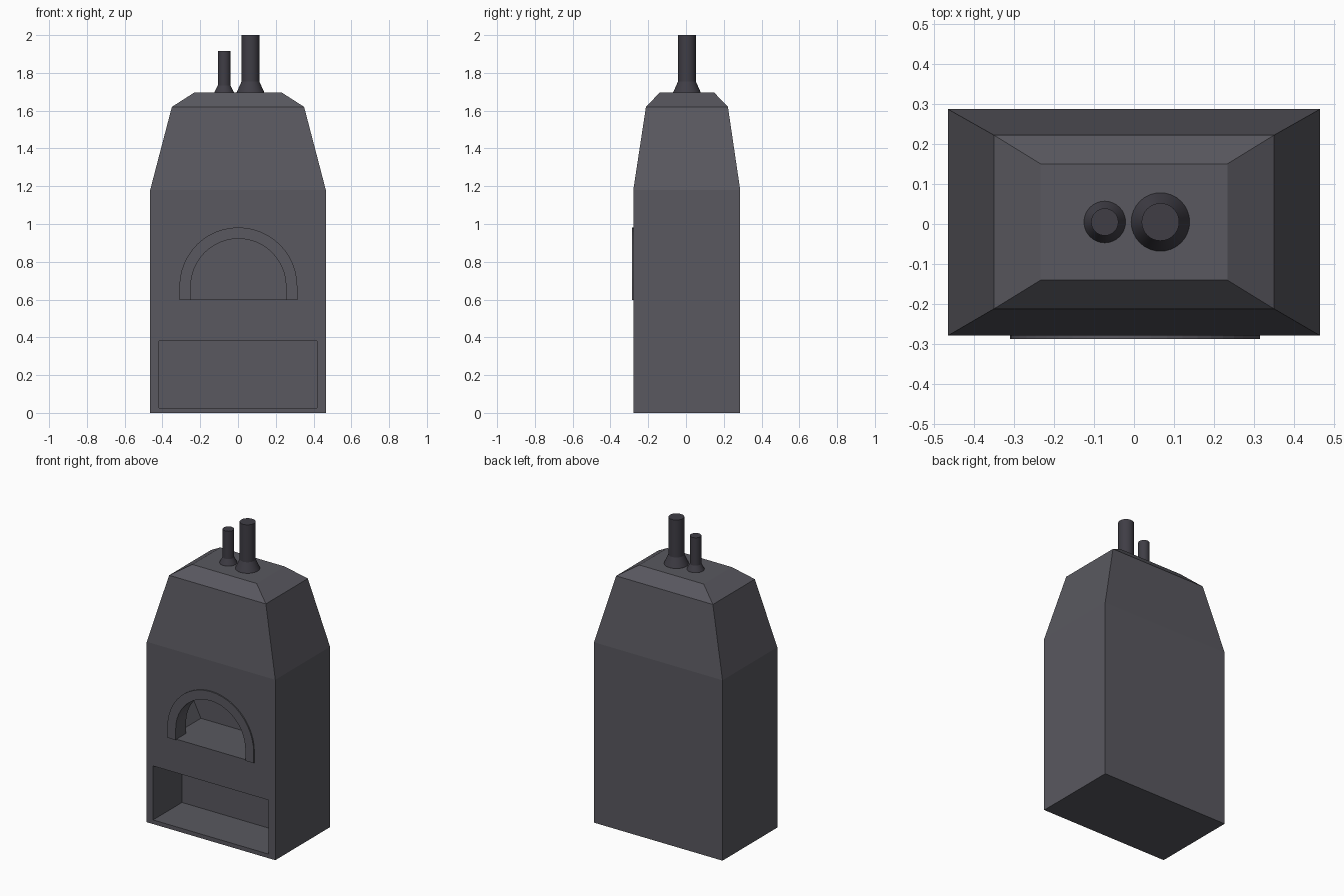
import bpy, bmesh, math

if "Cube" in bpy.data.objects:
    bpy.data.objects.remove(bpy.data.objects["Cube"])


def material(name, rgb):
    m = bpy.data.materials.new(name)
    m.diffuse_color = (*rgb, 1)
    m.use_nodes = True
    m.node_tree.nodes["Principled BSDF"].inputs["Base Color"].default_value = m.diffuse_color
    return m


STONE = material("dark_stone", (0.10, 0.098, 0.115))
METAL = material("dark_metal", (0.05, 0.047, 0.06))


def loft(name, rings, mat):
    """Skin a stack of equal-length point rings and cap both ends."""
    bm = bmesh.new()
    loops = [[bm.verts.new(p) for p in ring] for ring in rings]
    n = len(loops[0])
    for a, b in zip(loops, loops[1:]):
        for i in range(n):
            j = (i + 1) % n
            bm.faces.new((a[i], a[j], b[j], b[i]))
    bm.faces.new(loops[0][::-1])
    bm.faces.new(loops[-1])
    bmesh.ops.recalc_face_normals(bm, faces=bm.faces)
    me = bpy.data.meshes.new(name)
    bm.to_mesh(me)
    bm.free()
    ob = bpy.data.objects.new(name, me)
    bpy.context.collection.objects.link(ob)
    me.materials.append(mat)
    return ob


def prism(name, profile, y0, y1):
    """Extrude an (x, z) profile along y."""
    return loft(name, [[(x, y, z) for x, z in profile] for y in (y0, y1)], STONE)


def arch(r, foot=0.6, spring=0.67, cx=0.002, steps=24):
    """Open arch line from right foot over the crown to left foot."""
    arc = [(cx + r * math.cos(math.pi * i / steps),
            spring + r * math.sin(math.pi * i / steps)) for i in range(steps + 1)]
    return [(cx + r, foot)] + arc + [(cx - r, foot)]


def rect(x, y0, y1, z):
    return [(-x, y0, z), (x, y0, z), (x, y1, z), (-x, y1, z)]


# Oven body with tapered hood
body = loft("oven_body", [
    rect(0.465, -0.279, 0.287, 0),
    rect(0.465, -0.279, 0.287, 1.18),
    rect(0.35, -0.212, 0.222, 1.62),
    rect(0.233, -0.14, 0.15, 1.695)], STONE)

# Cutters: wood store, door opening, vaulted baking chamber
half = [(0.30, 0.6), (0.36, 0.72), (0.36, 0.9), (0.25, 1.02)]
chamber = half + [(-x, z) for x, z in reversed(half)]
store = [(-0.419, 0.027), (0.417, 0.027), (0.417, 0.38), (-0.419, 0.38)]
cutters = [
    prism("store_cutter", store, -0.4, 0.02),
    prism("door_cutter", arch(0.28), -0.4, -0.17),
    prism("chamber_cutter", chamber, -0.18, 0.045)]
for c in cutters:
    mod = body.modifiers.new(c.name, 'BOOLEAN')
    mod.operation = 'DIFFERENCE'
    mod.solver = 'EXACT'
    mod.object = c

# Bake the cuts and drop the cutters
deps = bpy.context.evaluated_depsgraph_get()
deps.update()
cut_mesh = bpy.data.meshes.new_from_object(body.evaluated_get(deps))
body.modifiers.clear()
body.data = cut_mesh
for c in cutters:
    bpy.data.objects.remove(c, do_unlink=True)

# Arched door surround, lining the opening
prism("door_surround", arch(0.312, 0.597) + arch(0.252, 0.597)[::-1], -0.287, -0.18)


# Chimney pipes with flared collars
def pipe(name, x, r, flare, collar_top, top, sides=32):
    y = 0.005
    rings = [[(x + rr * math.cos(2 * math.pi * i / sides),
               y + rr * math.sin(2 * math.pi * i / sides), z) for i in range(sides)]
             for rr, z in ((flare, 1.69), (flare, 1.697), (r, collar_top), (r, top))]
    ob = loft(name, rings, METAL)
    bpy.context.view_layer.objects.active = ob
    bpy.ops.object.select_all(action='DESELECT')
    ob.select_set(True)
    bpy.ops.object.shade_smooth_by_angle(angle=math.radians(20))


pipe("main_chimney", 0.066, 0.047, 0.073, 1.755, 2.0)
pipe("small_chimney", -0.073, 0.034, 0.052, 1.733, 1.915)
